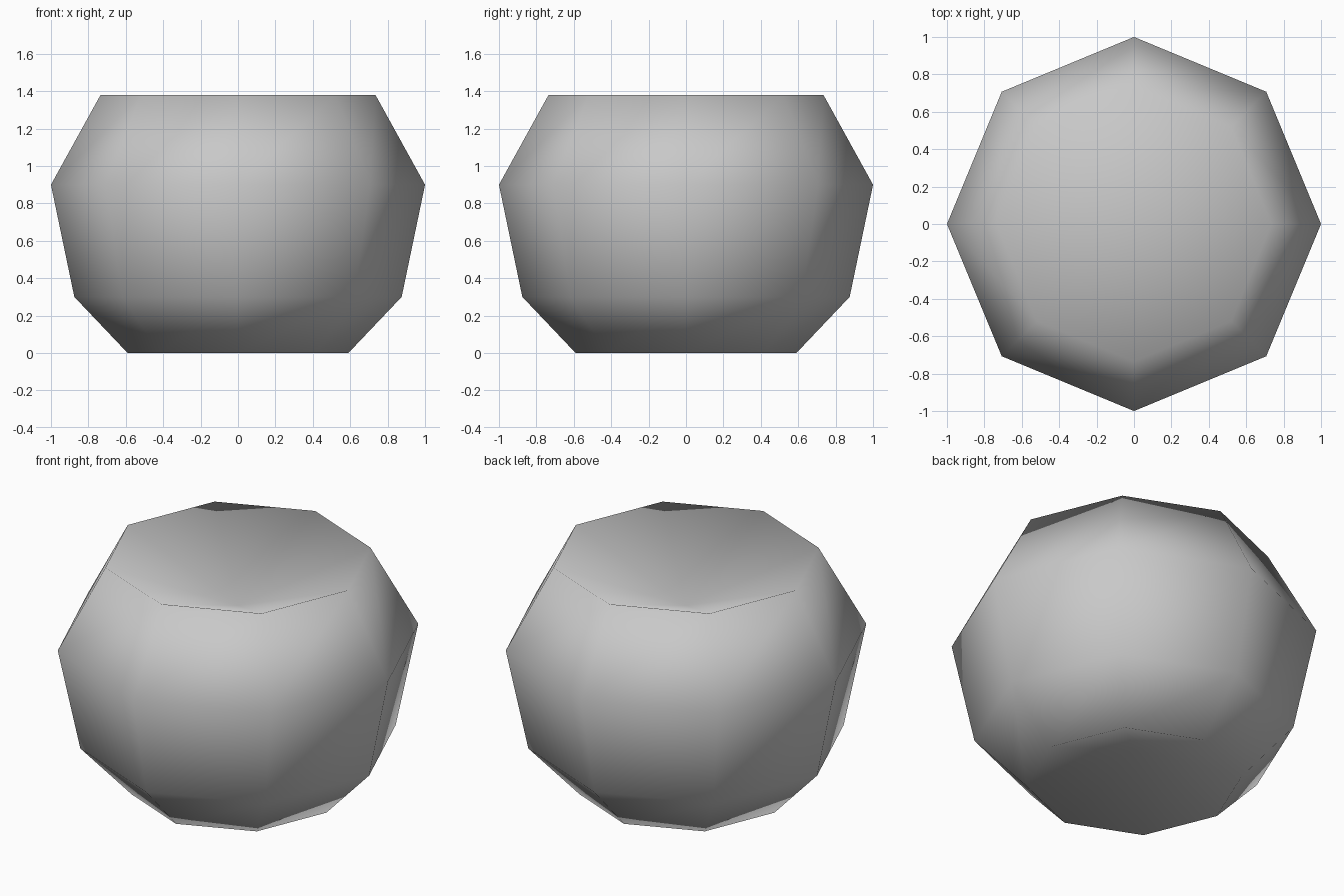
import bpy
import bmesh
from math import cos, sin, tau

cube = bpy.data.objects.get("Cube")
if cube:
    bpy.data.objects.remove(cube, do_unlink=True)

SIDES = 8
PROFILE = [(0.59, 0.0), (0.875, 0.3), (1.0, 0.9), (0.735, 1.38)]  # radius, height
BOTTOM_DENT, TOP_DENT = 0.2, 0.29

# Plain grey material
grey = bpy.data.materials.new("light grey")
grey.use_nodes = True
colour = (0.58, 0.58, 0.58, 1.0)
grey.diffuse_color = colour
grey.node_tree.nodes["Principled BSDF"].inputs["Base Color"].default_value = colour

# Rings of the eight-sided body
bm = bmesh.new()
rings = []
for radius, height in PROFILE:
    angles = [tau * i / SIDES for i in range(SIDES)]
    rings.append([bm.verts.new((radius * cos(a), radius * sin(a), height)) for a in angles])

# Side walls
for low, high in zip(rings, rings[1:]):
    for i in range(SIDES):
        j = (i + 1) % SIDES
        bm.faces.new((low[i], low[j], high[j], high[i]))

# Bottom and top sink inwards to a centre point
for ring, sink in ((rings[0], BOTTOM_DENT), (rings[-1], -TOP_DENT)):
    centre = bm.verts.new((0, 0, ring[0].co.z + sink))
    for i in range(SIDES):
        bm.faces.new((centre, ring[i], ring[(i + 1) % SIDES]))

bmesh.ops.recalc_face_normals(bm, faces=bm.faces)
for face in bm.faces:
    face.smooth = True

mesh = bpy.data.meshes.new("faceted_body")
bm.to_mesh(mesh)
bm.free()
mesh.materials.append(grey)

body = bpy.data.objects.new("faceted_body", mesh)
bpy.context.collection.objects.link(body)
